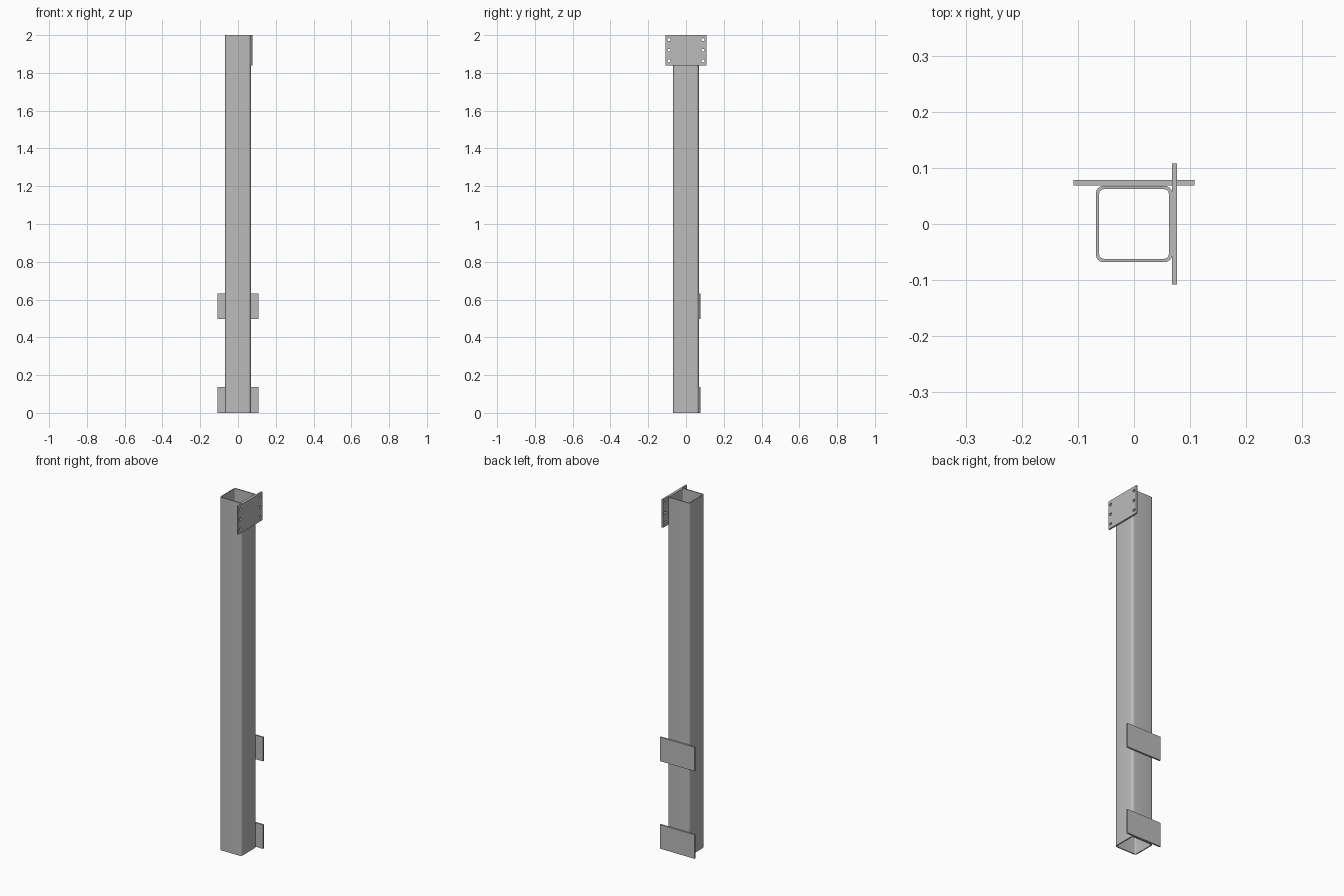
import bpy
from math import sin, cos, pi, radians
from mathutils import Matrix

cube = bpy.data.objects.get("Cube")
if cube:
    bpy.data.objects.remove(cube, do_unlink=True)

steel = bpy.data.materials.new("grey_steel")
steel.use_nodes = True
GREY = (0.5, 0.5, 0.5, 1)
steel.diffuse_color = GREY
steel.node_tree.nodes["Principled BSDF"].inputs["Base Color"].default_value = GREY


def circle(cx, cy, r, n=16):
    return [(cx + r * cos(2 * pi * i / n), cy + r * sin(2 * pi * i / n)) for i in range(n)]


def rectangle(hx, hy):
    return [(-hx, -hy), (hx, -hy), (hx, hy), (-hx, hy)]


def rounded_square(half, r, steps=6):
    c = half - r
    pts = []
    for q, (sx, sy) in enumerate([(1, 1), (-1, 1), (-1, -1), (1, -1)]):
        for i in range(steps + 1):
            a = pi / 2 * (q + i / steps)
            pts.append((sx * c + r * cos(a), sy * c + r * sin(a)))
    return pts


def extrude_profile(name, loops, thickness, matrix):
    """Fill closed loops (inner ones become holes), extrude and turn into a mesh."""
    curve = bpy.data.curves.new(name + "_profile", "CURVE")
    curve.dimensions = "2D"
    curve.fill_mode = "BOTH"
    curve.extrude = thickness / 2
    for loop in loops:
        spline = curve.splines.new("POLY")
        spline.points.add(len(loop) - 1)
        for p, (x, y) in zip(spline.points, loop):
            p.co = (x, y, 0, 1)
        spline.use_cyclic_u = True
    helper = bpy.data.objects.new(name + "_helper", curve)
    bpy.context.collection.objects.link(helper)
    bpy.context.view_layer.update()
    graph = bpy.context.evaluated_depsgraph_get()
    mesh = bpy.data.meshes.new_from_object(helper.evaluated_get(graph))
    bpy.data.objects.remove(helper, do_unlink=True)
    bpy.data.curves.remove(curve)

    mesh.name = name
    mesh.transform(matrix)
    mesh.materials.clear()
    mesh.materials.append(steel)
    obj = bpy.data.objects.new(name, mesh)
    bpy.context.collection.objects.link(obj)
    bpy.ops.object.select_all(action="DESELECT")
    obj.select_set(True)
    bpy.context.view_layer.objects.active = obj
    bpy.ops.object.shade_smooth_by_angle(angle=radians(30))
    return obj


HALF, WALL, RADIUS = 0.068, 0.006, 0.014
PLATE_HALF, PLATE_T = 0.108, 0.009

# Hollow square post, open at both ends
extrude_profile("post_tube",
                [rounded_square(HALF, RADIUS), rounded_square(HALF - WALL, RADIUS - WALL)],
                2, Matrix.Translation((0, 0, 1)))

# Drilled plate at the top of the left side
holes = [circle(sx * 0.09, row * 0.056, 0.008) for sx in (-1, 1) for row in (-1, 0, 1)]
facing_x = Matrix.Rotation(pi / 2, 4, "Z") @ Matrix.Rotation(pi / 2, 4, "X")
extrude_profile("top_bolt_plate", [rectangle(PLATE_HALF, 0.08)] + holes, PLATE_T,
                Matrix.Translation((HALF + PLATE_T / 2, 0, 1.92)) @ facing_x)

# Plain mounting plates on the back
for name, z in (("lower_back_plate", 0.068), ("middle_back_plate", 0.564)):
    extrude_profile(name, [rectangle(PLATE_HALF, 0.068)], PLATE_T,
                    Matrix.Translation((0, HALF + PLATE_T / 2 + 0.001, z))
                    @ Matrix.Rotation(pi / 2, 4, "X"))
